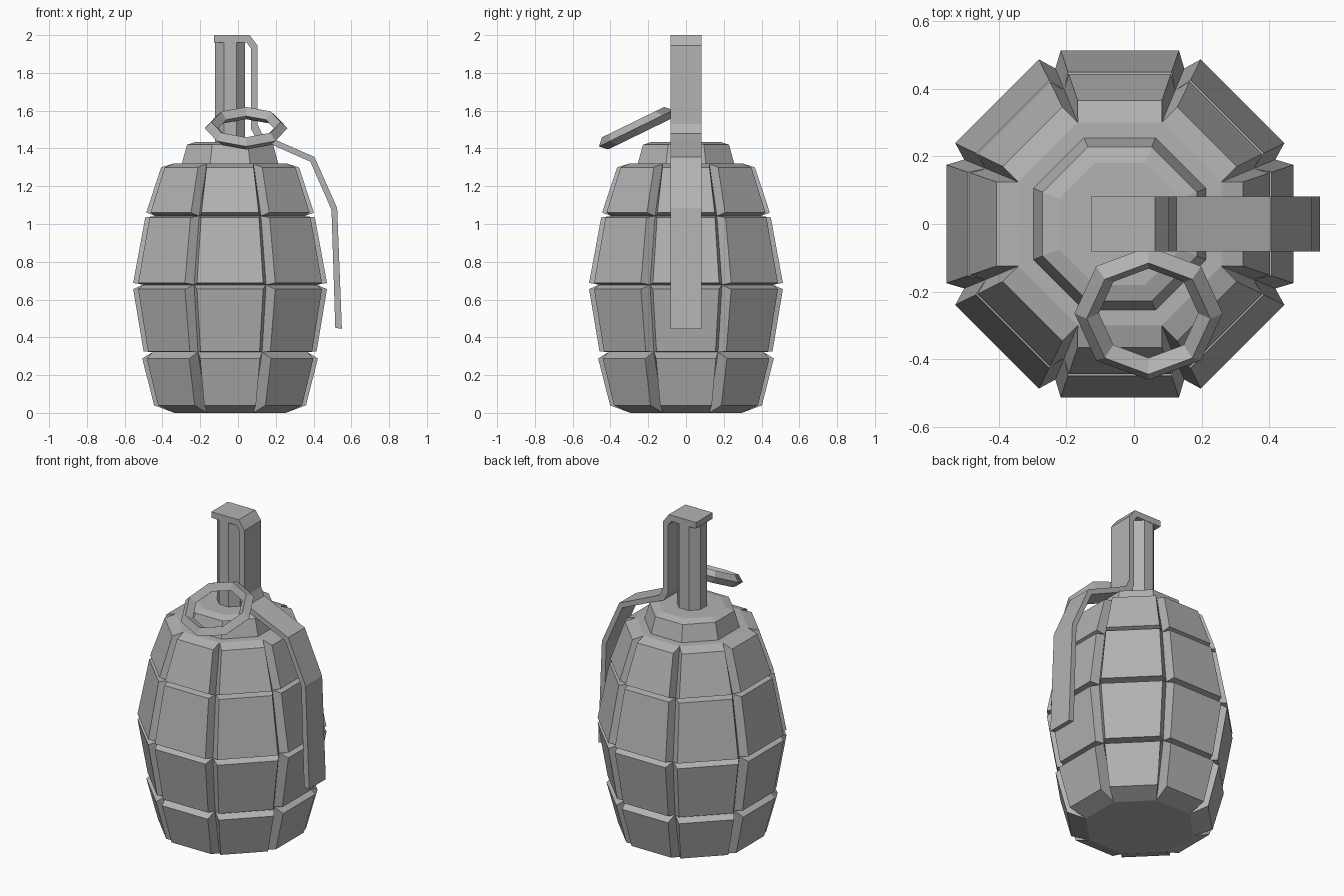
import bpy
import bmesh
import math
from mathutils import Matrix, Vector

if "Cube" in bpy.data.objects:
    bpy.data.objects.remove(bpy.data.objects["Cube"])

AXIS_X = -0.042          # body axis, offset to balance the lever
SIDES = 8
CORNER = math.tan(math.pi / SIDES)

grey = bpy.data.materials.new("metal grey")
grey.use_nodes = True
colour = (0.45, 0.45, 0.45, 1)
grey.diffuse_color = colour
grey.node_tree.nodes["Principled BSDF"].inputs["Base Color"].default_value = colour


def finish(bm, name, x=0):
    bmesh.ops.recalc_face_normals(bm, faces=bm.faces)
    mesh = bpy.data.meshes.new(name)
    bm.to_mesh(mesh)
    bm.free()
    mesh.materials.append(grey)
    obj = bpy.data.objects.new(name, mesh)
    obj.location.x = x
    bpy.context.collection.objects.link(obj)
    return obj


def octagon_stack(name, profile):
    """Closed eight-sided solid from (apothem, height) pairs."""
    bm = bmesh.new()
    rings = []
    for r, z in profile:
        ring = []
        for i in range(SIDES):
            a = (i + 0.5) * math.tau / SIDES
            d = r / math.cos(math.pi / SIDES)
            ring.append(bm.verts.new((d * math.cos(a), d * math.sin(a), z)))
        rings.append(ring)
    for low, high in zip(rings, rings[1:]):
        for i in range(SIDES):
            j = (i + 1) % SIDES
            bm.faces.new((low[i], low[j], high[j], high[i]))
    bm.faces.new(rings[0])
    bm.faces.new(rings[-1])
    return finish(bm, name, AXIS_X)


def plate_row(name, inner_low, outer_low, outer_high, inner_high):
    """Ring of eight raised plates with V grooves between them."""
    bm = bmesh.new()
    section = [(inner_low, CORNER), (outer_low, 0.341),
               (outer_high, 0.341), (inner_high, CORNER)]
    for i in range(SIDES):
        turn = Matrix.Rotation(i * math.tau / SIDES, 3, 'Z')
        left, right = [
            [bm.verts.new(turn @ Vector((r, s * k * r, z))) for (r, z), k in section]
            for s in (-1, 1)]
        bm.faces.new(left)
        bm.faces.new(right)
        for a in range(4):
            b = (a + 1) % 4
            bm.faces.new((left[a], left[b], right[b], right[a]))
    return finish(bm, name, AXIS_X)


# Body core with the groove floors, then the neck
waists = [(0.295, 0), (0.41, 0.322), (0.46, 0.678), (0.395, 1.042), (0.30, 1.32)]
octagon_stack("body_core", waists)
octagon_stack("neck", [(0.255, 1.30), (0.255, 1.32), (0.228, 1.42), (0.18, 1.435)])

# Raised plates, bottom row to top row
outers = [((0.402, 0.04), (0.465, 0.288)), ((0.458, 0.325), (0.513, 0.655)),
          ((0.513, 0.688), (0.449, 1.035)), ((0.444, 1.06), (0.365, 1.30))]
for n, (low, high) in enumerate(outers):
    plate_row(f"plate_row_{n + 1}", waists[n], low, high, waists[n + 1])

# Fuse column
octagon_stack("fuse_column", [(0.08, 1.42), (0.08, 1.97)])

# Safety lever: a bent strip outlined from the side
upper = [(-0.127, 2), (0.062, 2), (0.103, 1.945), (0.103, 1.53), (0.125, 1.48),
         (0.2, 1.445), (0.405, 1.355), (0.525, 1.085), (0.55, 0.445)]
lower = [(-0.127, 1.962), (0.045, 1.962), (0.068, 1.93), (0.068, 1.505), (0.095, 1.455),
         (0.19, 1.415), (0.383, 1.33), (0.495, 1.075), (0.515, 0.45)]
bm = bmesh.new()
rows = [[bm.verts.new((x, y, z)) for x, z in line]
        for line, y in ((upper, -0.082), (upper, 0.082), (lower, 0.082), (lower, -0.082))]
for k in range(4):
    a, b = rows[k], rows[(k + 1) % 4]
    for i in range(len(upper) - 1):
        bm.faces.new((a[i], a[i + 1], b[i + 1], b[i]))
for end in (0, -1):
    bm.faces.new([row[end] for row in rows])
finish(bm, "safety_lever")

# Tilted pull ring
bpy.ops.mesh.primitive_torus_add(
    major_segments=SIDES, minor_segments=4, major_radius=0.183, minor_radius=0.036,
    location=(0.043, -0.264, 1.507), rotation=(math.radians(26), 0, 0))
ring = bpy.context.object
ring.name = "pull_ring"
ring.data.materials.append(grey)
